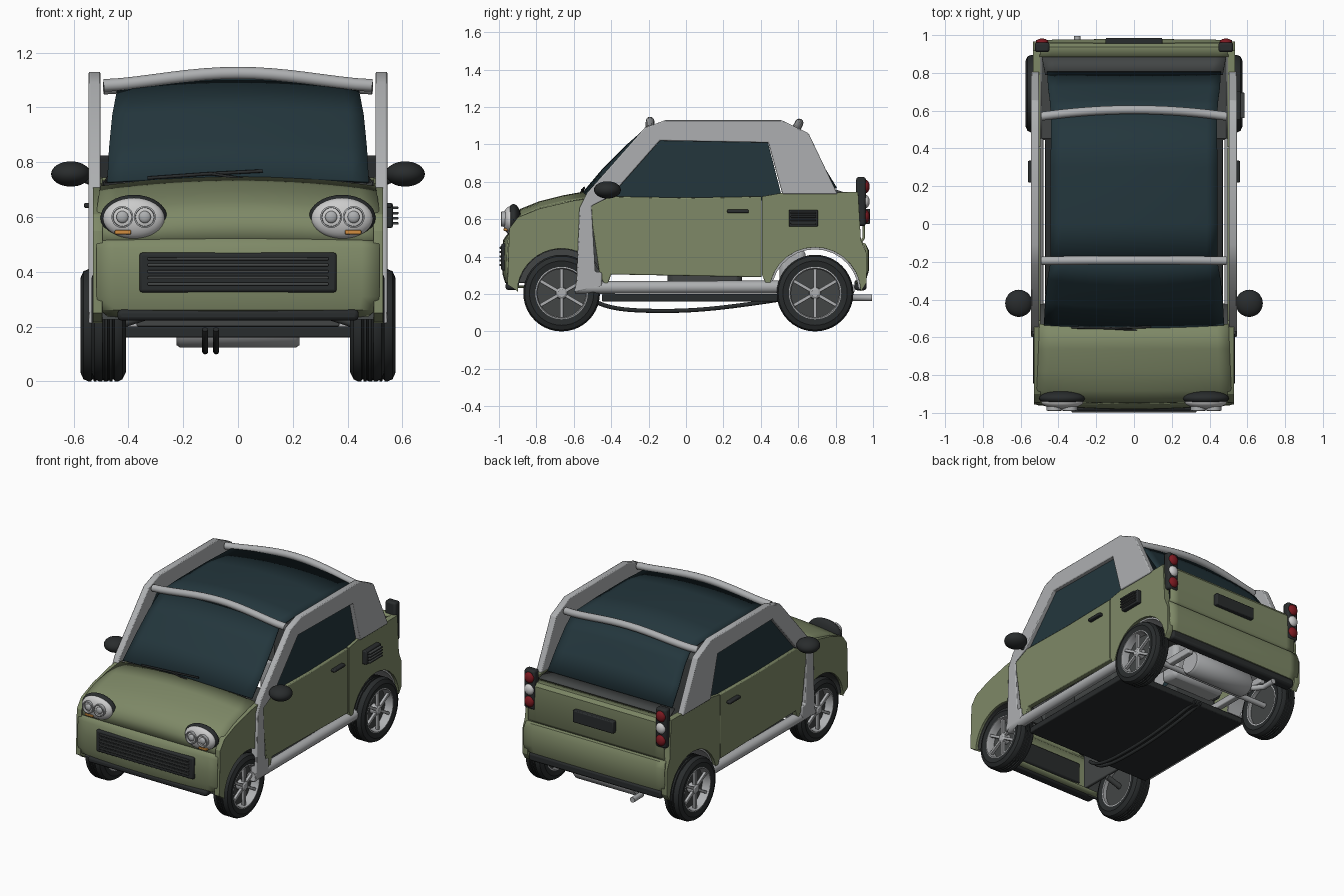
import bpy, bmesh, math
from mathutils import Matrix, Vector

def material(name, rgb):
    m = bpy.data.materials.new(name)
    m.diffuse_color = (*rgb, 1)
    return m

GREEN = material("green_paint", (0.21, 0.25, 0.135))
GLASS = material("dark_glass", (0.017, 0.037, 0.046))
BLACK = material("black_rubber", (0.022, 0.025, 0.026))
DARK = material("dark_trim", (0.055, 0.06, 0.06))
SILVER = material("silver", (0.42, 0.43, 0.44))
WHITE = material("lamp_white", (0.8, 0.81, 0.81))
RED = material("lamp_red", (0.2, 0.01, 0.015))
AMBER = material("amber", (0.65, 0.27, 0.05))

def finish(name, bm, mat, mirror=False, bevel=0, thick=0):
    bmesh.ops.recalc_face_normals(bm, faces=bm.faces)
    me = bpy.data.meshes.new(name)
    bm.to_mesh(me)
    bm.free()
    me.shade_smooth()
    me.set_sharp_from_angle(angle=math.radians(35))
    me.materials.append(mat)
    ob = bpy.data.objects.new(name, me)
    bpy.context.collection.objects.link(ob)
    if thick:
        s = ob.modifiers.new("thickness", 'SOLIDIFY')
        s.thickness, s.offset = thick, 0
    if bevel:
        b = ob.modifiers.new("bevel", 'BEVEL')
        b.width, b.segments, b.limit_method = bevel, 2, 'ANGLE'
    if mirror:
        ob.modifiers.new("mirror", 'MIRROR').use_mirror_merge = False
    return ob

def box(name, x, y, z, mat, mirror=False, bevel=0.006):
    bm = bmesh.new()
    mid = [(a + b) / 2 for a, b in (x, y, z)]
    size = [b - a for a, b in (x, y, z)]
    bmesh.ops.create_cube(bm, size=1, matrix=Matrix.Translation(mid) @ Matrix.Diagonal((*size, 1)))
    return finish(name, bm, mat, mirror, bevel)

def ball(name, c, r, mat, mirror=False):
    bm = bmesh.new()
    bmesh.ops.create_uvsphere(bm, u_segments=28, v_segments=16, radius=1,
                              matrix=Matrix.Translation(c) @ Matrix.Diagonal((*r, 1)))
    return finish(name, bm, mat, mirror)

def plate(name, yz, x0, x1, mat, mirror=True, bevel=0.006):
    """Side-view outline extruded across x."""
    bm = bmesh.new()
    f = bm.faces.new([bm.verts.new((x0, y, z)) for y, z in yz])
    ext = bmesh.ops.extrude_face_region(bm, geom=[f])
    bmesh.ops.translate(bm, vec=(x1 - x0, 0, 0), verts=[v for v in ext['geom'] if isinstance(v, bmesh.types.BMVert)])
    return finish(name, bm, mat, mirror, bevel)

def shell(name, rows, mat, thick=0.014, n=16):
    """Bowed panel; each row is y, z, half width, bow in y, drop in z."""
    bm = bmesh.new()
    grid = [[bm.verts.new((w * t, y + by * t * t, z - dz * t * t))
             for t in (2 * i / n - 1 for i in range(n + 1))] for y, z, w, by, dz in rows]
    for a, b in zip(grid, grid[1:]):
        for i in range(n):
            bm.faces.new((a[i], a[i + 1], b[i + 1], b[i]))
    return finish(name, bm, mat, thick=thick)

def lathe(name, prof, at, mat, mirror=True, n=40, spin=Matrix.Identity(4)):
    """Closed (x, radius) profile turned about an x axis through at; spin re-aims it."""
    bm = bmesh.new()
    place = Matrix.Translation(at) @ spin
    rings = [[bm.verts.new(place @ Vector((x, r * math.cos(a), r * math.sin(a)))) for x, r in prof]
             for a in (math.tau * i / n for i in range(n))]
    k = len(prof)
    for i in range(n):
        a, b = rings[i], rings[(i + 1) % n]
        for j in range(k):
            bm.faces.new((a[j], a[(j + 1) % k], b[(j + 1) % k], b[j]))
    return finish(name, bm, mat, mirror)

def tube(name, pts, r, mat, mirror=False, smooth=False):
    cu = bpy.data.curves.new(name, 'CURVE')
    cu.dimensions, cu.bevel_depth, cu.bevel_resolution, cu.use_fill_caps = '3D', r, 4, True
    sp = cu.splines.new('NURBS' if smooth else 'POLY')
    sp.points.add(len(pts) - 1)
    for p, co in zip(sp.points, pts):
        p.co = (*co, 1)
    if smooth:
        sp.use_endpoint_u, sp.order_u = True, 4
    cu.materials.append(mat)
    ob = bpy.data.objects.new(name, cu)
    bpy.context.collection.objects.link(ob)
    if mirror:
        ob.modifiers.new("mirror", 'MIRROR').use_mirror_merge = False
    return ob

def arc(cy, cz, r, a0, a1, n=14):
    return [(cy + r * math.cos(math.radians(a0 + (a1 - a0) * i / n)),
             cz + r * math.sin(math.radians(a0 + (a1 - a0) * i / n))) for i in range(n + 1)]

FRONT, REAR, AXLE = -0.665, 0.69, 0.205

# Green side panels with wheel arches
plate("front_fender", [(-0.955, 0.25), (-0.90, 0.215)] + arc(FRONT, AXLE, 0.238, 178, 50) +
      [(-0.51, 0.712), (-0.60, 0.70), (-0.78, 0.658), (-0.90, 0.61), (-0.945, 0.55)], 0.495, 0.53, GREEN)
plate("door", [(-0.515, 0.67), (-0.40, 0.722), (0, 0.715), (0.404, 0.722), (0.404, 0.29), (-0.40, 0.305),
               (-0.425, 0.235), (-0.462, 0.30)], 0.495, 0.535, GREEN)
plate("rear_quarter", [(0.407, 0.722), (0.52, 0.742), (0.92, 0.745), (0.935, 0.49), (0.965, 0.42), (0.965, 0.26),
                       (0.94, 0.22)] + arc(REAR, AXLE, 0.245, 2, 178) + [(0.445, 0.22), (0.407, 0.30)],
      0.495, 0.535, GREEN)
for label, cy, m in (("front", FRONT, DARK), ("rear", REAR, SILVER)):
    plate(label + "_arch_liner", arc(cy, AXLE, 0.246, 5, 175) + arc(cy, AXLE, 0.234, 175, 5), 0.38, 0.515, m, bevel=0)

# Hood, nose and front bumper
shell("hood", [(-0.54, 0.742, 0.50, 0.01, 0.035), (-0.66, 0.72, 0.505, 0, 0.035), (-0.78, 0.69, 0.51, 0, 0.035),
               (-0.88, 0.65, 0.515, 0, 0.04), (-0.925, 0.615, 0.515, 0.01, 0.04), (-0.94, 0.58, 0.515, 0.015, 0.03),
               (-0.948, 0.51, 0.515, 0.015, 0.01)], GREEN)
shell("front_bumper", [(-0.935, 0.53, 0.505, 0.01, 0.01), (-0.955, 0.51, 0.515, 0.015, 0.01),
                       (-0.972, 0.485, 0.515, 0.025, 0), (-0.977, 0.40, 0.515, 0.025, 0),
                       (-0.975, 0.31, 0.515, 0.025, 0), (-0.962, 0.265, 0.505, 0.025, 0),
                       (-0.92, 0.24, 0.47, 0.02, 0), (-0.86, 0.24, 0.42, 0.0, 0)], GREEN)
box("front_lip", (-0.44, 0.44), (-0.965, -0.90), (0.222, 0.262), BLACK, bevel=0.014)
box("grille", (-0.36, 0.36), (-0.988, -0.95), (0.325, 0.47), BLACK, bevel=0.01)
for i in range(5):
    z = 0.35 + i * 0.023
    box("grille_slat", (-0.33, 0.33), (-0.998, -0.98), (z, z + 0.011), DARK, bevel=0.003)

# Headlights
ball("headlight_surround", (0.38, -0.922, 0.597), (0.122, 0.04, 0.084), BLACK, True)
ball("headlight", (0.38, -0.94, 0.595), (0.112, 0.04, 0.074), WHITE, True)
aim = Matrix.Rotation(math.radians(-90), 4, 'Z')
for x in (0.34, 0.422):
    lathe("headlight_ring", [(-0.02, 0.04), (0.012, 0.04), (0.014, 0.034), (-0.02, 0.032)], (x, -0.975, 0.6), SILVER,
          n=28, spin=aim)
    ball("headlight_bulb", (x, -0.978, 0.6), (0.022, 0.012, 0.022), SILVER, True)
box("front_indicator", (0.39, 0.45), (-0.975, -0.95), (0.537, 0.552), AMBER, True, 0.003)

# Silver side frame, sill tubes and roof bars
plate("side_frame", [(-0.60, 0.21), (-0.585, 0.27), (-0.57, 0.66), (-0.53, 0.74), (-0.22, 1.09), (-0.11, 1.13),
                     (0.51, 1.13), (0.655, 1.06), (0.81, 0.735), (0.515, 0.735), (0.44, 1.01), (-0.14, 1.02),
                     (-0.40, 0.725), (-0.505, 0.67), (-0.485, 0.32), (-0.45, 0.315), (-0.45, 0.24)], 0.502, 0.545, SILVER)
tube("sill", [(0.512, -0.59, 0.235), (0.512, 0.50, 0.238)], 0.034, SILVER, True)
for label, y, bow, z in (("front", -0.195, 0.003, 1.08), ("rear", 0.57, 0.035, 1.07)):
    tube(label + "_roof_bar", [(0.49 * t, y + bow * (1 - t * t), z + 0.045 * math.cos(t * math.pi / 2) ** 1.5)
         for t in (i / 8 - 1 for i in range(17))], 0.023, SILVER)

# Glass
shell("windshield", [(-0.548, 0.742, 0.477, 0.015, 0.015), (-0.44, 0.87, 0.470, 0.03, 0.02),
                     (-0.32, 0.99, 0.458, 0.03, 0.02), (-0.2, 1.095, 0.44, 0.01, 0.03)], GLASS, 0.01)
shell("roof_glass", [(-0.2, 1.10, 0.44, 0, 0.035), (0, 1.112, 0.44, 0, 0.037), (0.3, 1.112, 0.44, 0, 0.037),
                     (0.59, 1.095, 0.44, -0.02, 0.03)], GLASS, 0.01)
shell("rear_glass", [(0.59, 1.095, 0.44, -0.02, 0.03), (0.655, 1.01, 0.445, -0.01, 0.02), (0.727, 0.89, 0.455, -0.005, 0.01),
                     (0.803, 0.765, 0.46, 0, 0)], GLASS, 0.01)
plate("side_window", [(-0.43, 0.70), (-0.39, 0.74), (-0.135, 1.025), (0.437, 1.015), (0.51, 0.73), (0.51, 0.70)],
      0.506, 0.516, GLASS, bevel=0)
tube("wiper", [(-0.33, -0.548, 0.742), (-0.12, -0.552, 0.757), (0.09, -0.545, 0.768)], 0.006, BLACK)
tube("wiper_arm", [(0.02, -0.56, 0.74), (-0.10, -0.556, 0.758)], 0.005, BLACK)

# Tailgate, rear bumper and tail lights
shell("tailgate", [(0.885, 0.738, 0.50, 0, 0), (0.935, 0.738, 0.50, 0, 0), (0.948, 0.72, 0.50, 0, 0),
                   (0.95, 0.50, 0.50, 0, 0), (0.93, 0.47, 0.50, 0, 0)], GREEN)
shell("rear_bumper", [(0.92, 0.475, 0.51, 0, 0), (0.955, 0.465, 0.515, 0, 0), (0.972, 0.43, 0.52, -0.005, 0),
                      (0.972, 0.33, 0.52, -0.005, 0), (0.958, 0.28, 0.515, -0.005, 0), (0.91, 0.26, 0.50, 0, 0)], GREEN)
box("rear_lip", (-0.49, 0.49), (0.90, 0.965), (0.22, 0.275), BLACK, bevel=0.014)
box("plate_holder", (-0.15, 0.15), (0.945, 0.985), (0.575, 0.655), BLACK)
shell("rear_shelf", [(0.79, 0.755, 0.47, 0, 0), (0.895, 0.72, 0.49, 0, 0)], DARK)
box("tail_light_housing", (0.447, 0.525), (0.91, 0.962), (0.565, 0.825), BLACK, True, 0.012)
for z, m in ((0.775, RED), (0.695, WHITE), (0.615, RED)):
    ball("tail_light", (0.486, 0.96, z), (0.034, 0.022, 0.036), m, True)

# Side details
ball("side_mirror", (0.61, -0.42, 0.757), (0.072, 0.072, 0.046), BLACK, True)
tube("mirror_stalk", [(0.51, -0.43, 0.72), (0.59, -0.42, 0.75)], 0.014, BLACK, True)
box("door_handle", (0.53, 0.562), (0.22, 0.335), (0.633, 0.652), BLACK, True)
box("air_intake", (0.53, 0.565), (0.55, 0.705), (0.56, 0.65), BLACK)
for i in range(4):
    z = 0.572 + i * 0.019
    box("intake_slat", (0.56, 0.585), (0.56, 0.695), (z, z + 0.009), DARK, bevel=0.002)

# Wheels; the front pair sits further in than the rear pair
for label, cy, dx in (("front", FRONT, -0.04), ("rear", REAR, 0)):
    at = (dx, cy, AXLE)
    tread = [(0.462, 0.197), (0.478, 0.205)]
    for gx in (0.49, 0.508, 0.526):
        tread += [(gx, 0.205), (gx + 0.002, 0.198), (gx + 0.007, 0.198), (gx + 0.009, 0.205)]
    lathe(label + "_tyre", [(0.455, 0.138), (0.448, 0.17)] + tread + [(0.545, 0.205), (0.564, 0.197), (0.575, 0.172),
          (0.568, 0.138)], at, BLACK)
    lathe(label + "_rim", [(0.455, 0.142), (0.568, 0.142), (0.57, 0.134), (0.55, 0.128), (0.455, 0.128)], at, SILVER)
    lathe(label + "_brake_disc", [(0.48, 0.001), (0.48, 0.13), (0.515, 0.13), (0.515, 0.001)], at, DARK)
    lathe(label + "_hub", [(0.50, 0.001), (0.50, 0.034), (0.558, 0.03), (0.565, 0.02), (0.565, 0.001)], at, SILVER, n=24)
    bm = bmesh.new()
    for i in range(6):
        turn = Matrix.Translation((0.548 + dx, cy, AXLE)) @ Matrix.Rotation(math.tau * i / 6, 4, 'X')
        bmesh.ops.create_cube(bm, size=1, matrix=turn @ Matrix.Translation((0, 0, 0.077)) @ Matrix.Diagonal((0.02, 0.019, 0.108, 1)))
    finish(label + "_spokes", bm, SILVER, True, 0.003)
tube("rear_axle", [(-0.48, REAR, AXLE), (0.48, REAR, AXLE)], 0.018, SILVER)
tube("front_axle", [(0.34, FRONT, 0.24), (0.45, FRONT, AXLE)], 0.018, DARK, True)

# Underbody, exhaust and inner structure
box("floor", (-0.47, 0.47), (-0.45, 0.49), (0.16, 0.20), BLACK)
box("chassis_rail", (0.27, 0.31), (0.40, 0.90), (0.205, 0.25), SILVER, True)
box("front_bulkhead", (-0.37, 0.37), (-0.46, -0.43), (0.2, 0.70), DARK)
box("inner_wheel_wall", (0.345, 0.365), (-0.90, -0.45), (0.26, 0.56), DARK, True)
box("rear_tray", (-0.49, 0.49), (0.45, 0.93), (0.455, 0.475), DARK)
box("engine", (-0.2, 0.2), (0.50, 0.64), (0.20, 0.44), SILVER, bevel=0.03)
lathe("muffler", [(-0.225, 0.001), (-0.225, 0.07), (-0.21, 0.08), (0.21, 0.08), (0.225, 0.07), (0.225, 0.001)],
      (0, 0.81, 0.203), SILVER, False)
tube("tailpipe", [(-0.2, 0.81, 0.19), (-0.26, 0.85, 0.18), (-0.30, 0.90, 0.18), (-0.30, 0.995, 0.18)], 0.018, SILVER)
for x in (-0.12, -0.08):
    tube("underfloor_pipe", [(x, -0.52, 0.19), (x, -0.46, 0.12), (x, -0.15, 0.105), (x, 0.1, 0.115), (x, 0.3, 0.14),
                             (x, 0.5, 0.17)], 0.011, BLACK, smooth=True)

# Cabin interior behind the glass
box("dashboard", (-0.47, 0.47), (-0.52, -0.34), (0.60, 0.72), DARK, bevel=0.03)
box("seat_base", (0.07, 0.42), (-0.10, 0.30), (0.22, 0.42), DARK, True, 0.03)
box("seat_back", (0.07, 0.42), (0.26, 0.36), (0.38, 0.90), DARK, True, 0.03)
